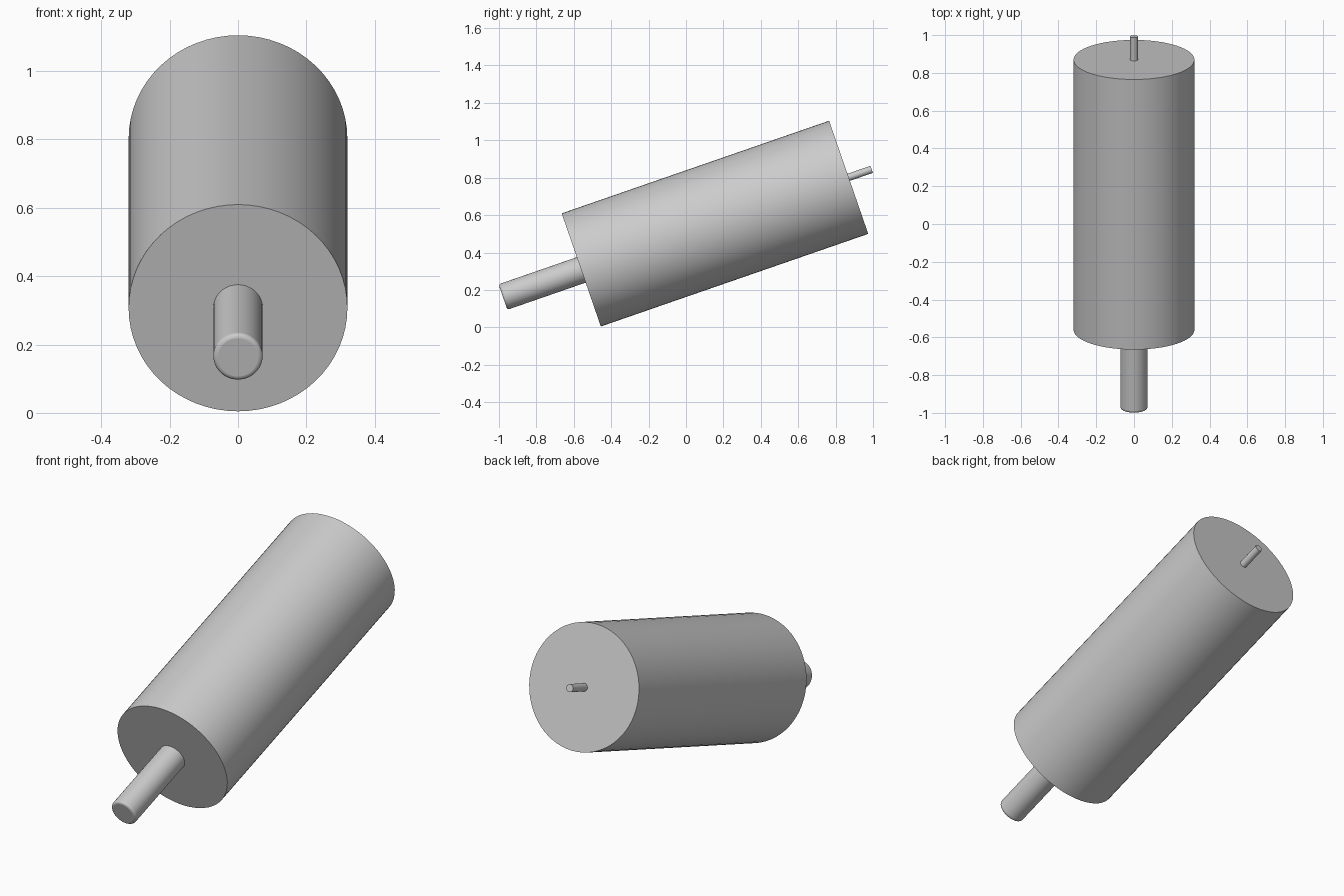
import bpy
import math
from mathutils import Matrix, Vector

cube = bpy.data.objects.get("Cube")
if cube:
    bpy.data.objects.remove(cube, do_unlink=True)

grey = bpy.data.materials.new("plain grey")
grey.use_nodes = True
colour = (0.6, 0.6, 0.6, 1)
grey.diffuse_color = colour
grey.node_tree.nodes["Principled BSDF"].inputs["Base Color"].default_value = colour

# Shared tilted axis, starting at the centre of the body's front face
TILT = math.radians(19.1)
AXIS = Vector((0, math.cos(TILT), math.sin(TILT)))
FRONT = Vector((0, -0.56, 0.307))
LENGTH = 1.513


def rod(name, radius, start, end, sides, bevel=0):
    """Cylinder along the tilted axis between two distances."""
    bpy.ops.mesh.primitive_cylinder_add(vertices=sides, radius=radius, depth=end - start)
    obj = bpy.context.object
    obj.name = name
    turn = Matrix.Rotation(TILT - math.pi / 2, 4, "X")
    obj.matrix_world = Matrix.Translation(FRONT + AXIS * (start + end) / 2) @ turn
    obj.data.materials.append(grey)
    bpy.ops.object.shade_smooth_by_angle(angle=math.radians(35))
    if bevel:
        mod = obj.modifiers.new("rounded rim", "BEVEL")
        mod.width = bevel
        mod.segments = 4
        mod.limit_method = "ANGLE"
        mod.angle_limit = math.radians(60)
    return obj


# Main drum, thick front shaft with a rounded rim, thin rear pin
rod("body", 0.32, 0, LENGTH, 64)
rod("front_shaft", 0.072, -0.443, 0.05, 48, bevel=0.013)
rod("rear_pin", 0.02, LENGTH - 0.05, LENGTH + 0.13, 24)
